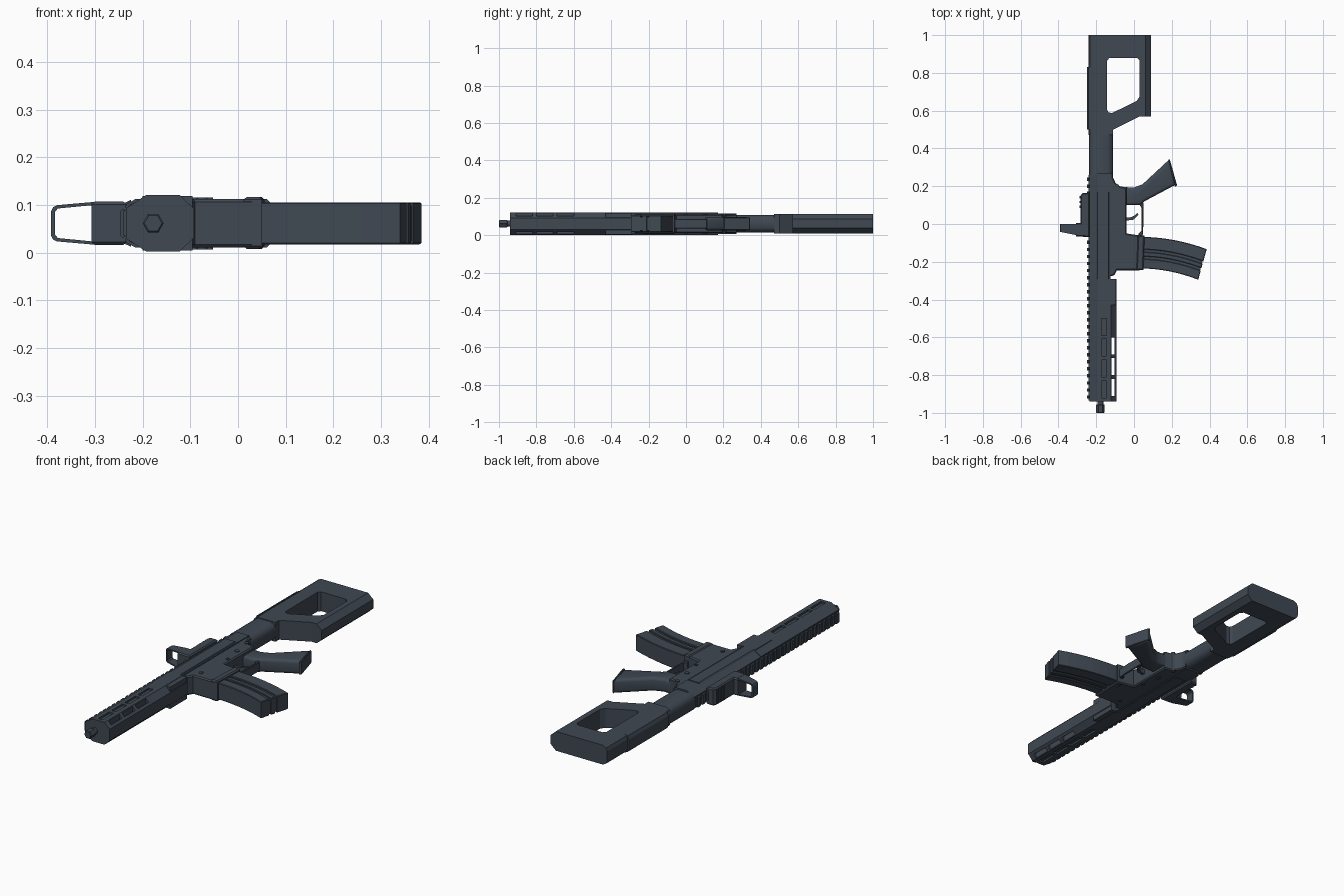
import bpy, bmesh
from math import pi, cos, sin

slate = bpy.data.materials.new("slate")
slate.diffuse_color = (0.05, 0.065, 0.085, 1)
MID = 0.0615


def prism(name, pts, axis, lo, hi, bevel=0, seg=1, smooth=False):
    """Extrude an (x,y) profile along z, or an (x,z) profile along y."""
    bm = bmesh.new()
    place = (lambda p, h: (p[0], p[1], h)) if axis == 'z' else (lambda p, h: (p[0], h, p[1]))
    a = [bm.verts.new(place(p, lo)) for p in pts]
    b = [bm.verts.new(place(p, hi)) for p in pts]
    caps = [bm.faces.new(a), bm.faces.new(b)]
    n = len(pts)
    for i in range(n):
        j = (i + 1) % n
        bm.faces.new((a[i], a[j], b[j], b[i]))
    bmesh.ops.recalc_face_normals(bm, faces=bm.faces)
    if bevel:
        rim = [e for f in caps for e in f.edges]
        bmesh.ops.bevel(bm, geom=rim, offset=bevel, segments=seg, profile=0.5, affect='EDGES')
    me = bpy.data.meshes.new(name)
    bm.to_mesh(me)
    bm.free()
    ob = bpy.data.objects.new(name, me)
    bpy.context.collection.objects.link(ob)
    me.materials.append(slate)
    if smooth:
        activate(ob)
        bpy.ops.object.shade_smooth_by_angle(angle=0.7)
    return ob


def activate(ob):
    bpy.ops.object.select_all(action='DESELECT')
    ob.select_set(True)
    bpy.context.view_layer.objects.active = ob


def box(name, x0, x1, y0, y1, z0, z1, bevel=0):
    return prism(name, [(x0, y0), (x1, y0), (x1, y1), (x0, y1)], 'z', z0, z1, bevel)


def cut(ob, *cutters):
    activate(ob)
    for c in cutters:
        m = ob.modifiers.new("cut", 'BOOLEAN')
        m.operation, m.solver, m.object = 'DIFFERENCE', 'EXACT', c
        bpy.ops.object.modifier_apply(modifier=m.name)
        bpy.data.objects.remove(c)


def disc(cx, cy, r, n):
    return [(cx + r * cos(2 * pi * i / n), cy + r * sin(2 * pi * i / n)) for i in range(n)]


def mirrored(half):
    """Close an (x, offset) half section about the middle plane."""
    return [(x, MID + d) for x, d in half] + [(x, MID - d) for x, d in reversed(half)]


# Stock with thumb opening and sloped underside
stock = prism("stock", mirrored([(-0.24, 0.025), (-0.233, 0.041), (-0.215, 0.051),
                                 (0.06, 0.051), (0.09, 0.024)]), 'y', 0.47, 1.0)
cut(stock,
    prism("notch", [(0.2, 0.57), (0.03, 0.57), (-0.11, 0.50), (-0.11, 0.3), (0.2, 0.3)], 'z', -1, 1),
    prism("opening", [(-0.142, 0.865), (-0.13, 0.88), (0.015, 0.88), (0.03, 0.865), (0.03, 0.675),
                      (0.015, 0.652), (-0.115, 0.588), (-0.135, 0.59), (-0.142, 0.605)], 'z', -1, 1))
prism("cheek_rest", mirrored([(-0.248, 0.025), (-0.24, 0.042), (-0.225, 0.049)]), 'y', 0.5, 0.83)
prism("stock_tube", mirrored([(-0.237, 0.022), (-0.228, 0.038), (-0.21, 0.047), (-0.14, 0.047),
                              (-0.12, 0.038), (-0.11, 0.022)]), 'y', 0.26, 0.5, smooth=True)

# Upper and lower receiver
prism("upper_receiver", mirrored([(-0.235, 0.03), (-0.193, 0.055), (-0.125, 0.055)]), 'y', -0.29, 0.27)
prism("receiver_side_band", mirrored([(-0.2, 0.05), (-0.193, 0.059), (-0.135, 0.059), (-0.13, 0.05)]),
      'y', -0.29, 0.17)
prism("lower_receiver", [(-0.14, 0.27), (-0.112, 0.27), (-0.11, 0.245), (-0.098, 0.218), (-0.075, 0.2),
                         (-0.04, 0.193), (-0.04, -0.05), (0.025, -0.06), (0.03, -0.245), (-0.09, -0.245),
                         (-0.105, -0.272), (-0.14, -0.28)], 'z', 0.011, 0.112, 0.006)
prism("magazine_well_lip", [(0.012, -0.244), (0.05, -0.244), (0.056, -0.062), (0.02, -0.058)],
      'z', 0.008, 0.117, 0.006)
prism("front_block", [(-0.2, -0.43), (-0.095, -0.43), (-0.095, -0.29), (-0.2, -0.29)], 'z', 0.004, 0.119)
for i, (x, y, r) in enumerate([(-0.075, -0.2, 0.011), (-0.09, 0.2, 0.011), (-0.075, 0.1, 0.012),
                               (-0.06, 0.0, 0.008)]):
    prism(f"receiver_pin_{i}", disc(x, y, r, 12), 'z', 0.007, 0.116)

# Handguard with side slots and lower windows
guard = prism("handguard", mirrored([(-0.235, 0.032), (-0.193, 0.059), (-0.122, 0.059), (-0.092, 0.03)]),
              'y', -0.94, -0.29)
windows = [box("window", -0.119, -0.103, y, y + 0.09, -1, 1) for y in (-0.91, -0.8, -0.69)]
slots = [box("slot", -0.172, -0.146, y, y + 0.09, z, z + 0.02)
         for y in (-0.92, -0.81, -0.7, -0.59) for z in (-0.008, 0.111)]
cut(guard, *windows, *slots)

# Muzzle
prism("barrel", disc(-0.178, MID, 0.016, 12), 'y', -0.97, -0.9, smooth=True)
prism("muzzle", disc(-0.178, MID, 0.022, 6), 'y', -1.0, -0.955, 0.003)

# Top rail and its teeth
box("rail_base", -0.24, -0.22, -0.935, 0.26, 0.035, 0.088)
for i in range(32):
    y = -0.925 + i * 0.0372
    prism(f"rail_tooth_{i}", mirrored([(-0.248, 0.024), (-0.242, 0.031), (-0.232, 0.024)]), 'y', y, y + 0.018)

# Reflex sight: base, side clamps and hollow window frame
prism("sight_base", [(-0.307, -0.065), (-0.235, -0.07), (-0.235, 0.165), (-0.272, 0.165), (-0.283, 0.15),
                     (-0.283, 0.005), (-0.307, 0.005)], 'z', 0.016, 0.107, 0.006)
for i, y in enumerate((0.085, 0.11, 0.135)):
    box(f"sight_ridge_{i}", -0.288, -0.245, y, y + 0.012, 0.024, 0.099)
frame = prism("sight_frame", mirrored([(-0.392, 0.026), (-0.388, 0.034), (-0.38, 0.038), (-0.3, 0.045)]),
              'y', -0.06, 0.0)
cut(frame,
    prism("pane", mirrored([(-0.384, 0.024), (-0.378, 0.031), (-0.306, 0.038)]), 'y', -1, 1),
    prism("taper", [(-0.4, -0.04), (-0.3, -0.06), (-0.3, -0.2), (-0.4, -0.2)], 'z', -1, 1))

# Curved magazine: core plus raised bands
def mag_band(name, s0, s1, t0, t1, half, bevel=0.0):
    def at(s, t):
        fx, fy = 0.03 + 0.31 * t, -0.235 - 0.06 * t * t
        bx, by = 0.03 + 0.355 * t, -0.068 - 0.065 * t * t
        return (fx + (bx - fx) * s, fy + (by - fy) * s)
    ts = [t0 + (t1 - t0) * i / 8 for i in range(9)]
    prism(name, [at(s0, t) for t in ts] + [at(s1, t) for t in reversed(ts)],
          'z', MID - half, MID + half, bevel)


mag_band("magazine_core", 0, 1, 0, 0.99, 0.037)
for i, (s0, s1) in enumerate([(0, 0.3), (0.38, 0.52), (0.6, 1)]):
    mag_band(f"magazine_band_{i}", s0, s1, 0, 1, 0.044, 0.003)

# Pistol grip
prism("grip", [(-0.045, 0.195), (0.0, 0.193), (0.045, 0.21), (0.185, 0.34), (0.197, 0.305), (0.22, 0.205),
               (0.205, 0.2), (0.055, 0.12), (0.035, 0.1), (-0.045, 0.1)],
      'z', 0.025, 0.098, 0.016, 3, True)
prism("grip_cap", [(0.182, 0.343), (0.19, 0.34), (0.228, 0.205), (0.218, 0.197)],
      'z', 0.027, 0.096, 0.003)

# Trigger guard and trigger
prism("trigger_guard", [(0.025, -0.07), (0.046, -0.06), (0.05, 0.0), (0.05, 0.11), (0.03, 0.125), (0.03, 0.1),
                        (0.04, 0.085), (0.04, -0.035), (0.025, -0.05)], 'z', 0.036, 0.087, 0.003)
prism("trigger", [(-0.045, 0.035), (-0.02, 0.035), (0.0, 0.043), (0.018, 0.058), (0.025, 0.052), (0.01, 0.034),
                  (-0.012, 0.056), (-0.045, 0.062)][:6] + [(-0.005, 0.022), (-0.045, 0.018)],
      'z', 0.05, 0.073)
